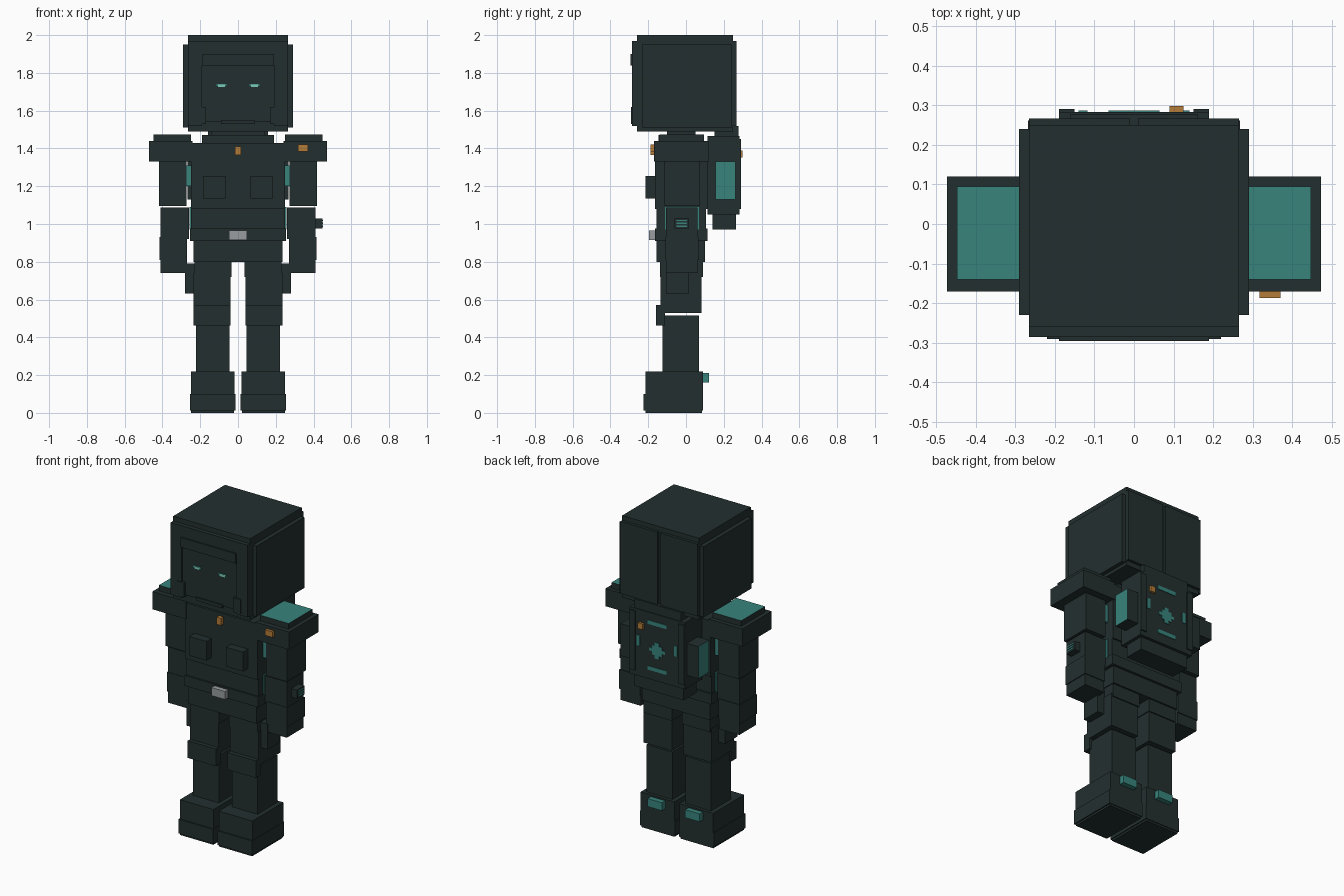
import bpy

if "Cube" in bpy.data.objects:
    bpy.data.objects.remove(bpy.data.objects["Cube"], do_unlink=True)


def material(name, *rgb):
    mat = bpy.data.materials.new(name)
    mat.use_nodes = True
    mat.diffuse_color = (*rgb, 1)
    shader = mat.node_tree.nodes["Principled BSDF"]
    shader.inputs["Base Color"].default_value = (*rgb, 1)
    return mat


slate = material("dark slate", 0.017, 0.028, 0.028)
teal = material("teal", 0.04, 0.23, 0.2)
amber = material("amber", 0.46, 0.2, 0.04)
silver = material("silver grey", 0.32, 0.34, 0.35)
glow = material("pale teal", 0.2, 0.6, 0.5)


def box(name, x, y, z, colour=slate, teal_axis=None):
    """Box between three ranges; faces across teal_axis can be painted teal."""
    mesh = bpy.data.meshes.new(name)
    corners = [(a, b, c) for a in sorted(x) for b in sorted(y) for c in sorted(z)]
    quads = ["0132", "4675", "0451", "2376", "0264", "1573"]
    mesh.from_pydata(corners, [], [[int(corner) for corner in quad] for quad in quads])
    mesh.materials.append(colour)
    if teal_axis is not None:
        mesh.materials.append(teal)
        for polygon in mesh.polygons:
            polygon.material_index = int(abs(polygon.normal[teal_axis]) > 0.9)
    part = bpy.data.objects.new(name, mesh)
    bpy.context.collection.objects.link(part)


def centred(name, half_width, y, z, colour=slate):
    """A box across the middle of the model."""
    box(name, (-half_width, half_width), y, z, colour)


def pair(name, x, y, z, colour=slate, teal_axis=None):
    """The same box on both sides of the model."""
    for side, sign in (("left", 1), ("right", -1)):
        box(f"{side}_{name}", [sign * value for value in x], y, z, colour, teal_axis)


def raised(surface, height):
    """Depth range of a plate standing out from a surface, rooted slightly inside."""
    root = surface - height / abs(height) * 0.005
    return (root, surface + height)


# Head inside a square hood
head_front, head_back, head_half = -0.26, 0.25, 0.265
hood_height = (1.52, 1.97)
hood_depth = raised(head_front, -0.025)
centred("head", head_half, (head_front, head_back), (1.49, 2))
pair("head_side", (0.26, 0.29), (-0.23, 0.24), (1.51, 1.95))
pair("hood_back", (0.01, head_half), raised(head_back, 0.017), hood_height)
pair("hood_front", (0.19, head_half), hood_depth, hood_height)
pair("hood_cheek", (0.17, 0.22), raised(head_front, -0.03), (1.53, 1.62))
centred("hood_top", head_half, hood_depth, (1.9, hood_height[1]))

# Face
face_front = head_front - 0.015
centred("face", 0.19, (face_front, head_front), (1.54, 1.84))
centred("brow", 0.19, raised(face_front, -0.02), (1.84, 1.9))
centred("chin", 0.09, raised(face_front, -0.01), (1.53, 1.55))
pair("eye", (0.06, 0.115), raised(face_front, -0.004), (1.73, 1.742), teal)
pair("eye_glint", (0.07, 0.105), raised(face_front, -0.005), (1.724, 1.738), glow)

# Neck and collar
centred("neck", 0.14, (-0.1, 0.05), (1.46, 1.5))
centred("collar", 0.19, (-0.145, 0.085), (1.42, 1.47))

# Torso
chest_front, chest_back = -0.165, 0.115
centred("chest", 0.25, (chest_front, chest_back), (1.08, 1.43))
centred("abdomen", 0.25, (-0.155, 0.105), (0.97, 1.09))
centred("belt", 0.255, (chest_front, chest_back), (0.91, 0.975))
centred("hips", 0.235, (-0.155, 0.1), (0.8, 0.92))
pair("upper_side_panel", (0.24, 0.275), (-0.11, 0.07), (1.2, 1.31), teal)
pair("lower_side_panel", (0.24, 0.257), (-0.11, 0.07), (0.97, 1.09), teal)
pair("chest_pouch", (0.067, 0.185), raised(chest_front, -0.05), (1.135, 1.255))
centred("buckle", 0.047, raised(chest_front, -0.03), (0.915, 0.965), silver)
centred("chest_badge", 0.015, raised(chest_front, -0.023), (1.365, 1.41), amber)

# Shoulders
pad_front = -0.17
pair("shoulder_pad", (0.24, 0.472), (pad_front, 0.12), (1.33, 1.44))
pair("shoulder_cap", (0.25, 0.447), (-0.14, 0.095), (1.43, 1.475), teal_axis=2)
box("shoulder_badge", (0.317, 0.37), raised(pad_front, -0.017), (1.385, 1.42), amber)

# Arms
lower_arm_depth = (-0.105, 0.06)
pair("upper_arm", (0.273, 0.418), (-0.115, 0.075), (1.095, 1.34))
pair("forearm", (0.26, 0.41), lower_arm_depth, (0.92, 1.087))
pair("cuff", (0.27, 0.415), (-0.108, 0.065), (0.81, 0.93))
pair("hand", (0.27, 0.41), lower_arm_depth, (0.74, 0.82))

# Wrist device on the left arm
box("wrist_device", (0.4, 0.448), (-0.06, 0.015), (0.975, 1.03))
for row in range(3):
    low = 0.985 + row * 0.015
    box("device_stripe", raised(0.448, 0.003), (-0.05, 0.005), (low, low + 0.007), teal)

# Backpack
pack_back, pack_half = 0.283, 0.19
centred("backpack", pack_half, (chest_back, pack_back), (1.05, 1.465))
centred("backpack_top", 0.16, (0.15, 0.278), (1.46, 1.52))
centred("backpack_roll", 0.17, (0.14, 0.265), (0.97, 1.06))
pair("backpack_strap", (0.15, pack_half), raised(pack_back, 0.007), (1.08, 1.45))
pair("backpack_side_pouch", (0.18, 0.268), (0.155, 0.262), (1.13, 1.33), teal_axis=0)
box("backpack_badge", (0.09, 0.125), raised(pack_back, 0.015), (1.352, 1.388), amber)

# Painted marks on the back of the pack
mark_depth = raised(pack_back, 0.004)
mark_middle = 1.24
for bar_middle in (1.405, 1.12):
    centred("pack_bar", 0.065, mark_depth, (bar_middle - 0.012, bar_middle + 0.012), teal)
pair("pack_tick", (0.118, 0.14), mark_depth, (mark_middle, mark_middle + 0.065), teal)
for step in range(-2, 3):
    middle = mark_middle + step * 0.02
    half_width = 0.055 - abs(step) * 0.02
    centred("pack_diamond", half_width, mark_depth, (middle - 0.01, middle + 0.01), teal)

# Legs
thigh_width = (0.04, 0.235)
pair("thigh_top", (0.035, 0.23), (-0.137, 0.09), (0.72, 0.8))
pair("thigh", thigh_width, (-0.135, 0.083), (0.53, 0.74))
pair("knee_pad", thigh_width, (-0.16, -0.11), (0.463, 0.57))
pair("shin", (0.045, 0.222), (-0.125, 0.07), (0.2, 0.515))
pair("thigh_pouch", (0.225, 0.28), (-0.107, 0.015), (0.632, 0.79))

# Boots
boot_back = 0.09
pair("boot", (0.018, 0.25), (-0.215, boot_back), (0.1, 0.22))
pair("boot_base", (0.014, 0.255), (-0.224, boot_back), (0.012, 0.1))
pair("sole", (0.02, 0.248), (-0.215, 0.085), (0, 0.014))
pair("heel_light", (0.08, 0.18), raised(boot_back, 0.032), (0.16, 0.21), teal)
